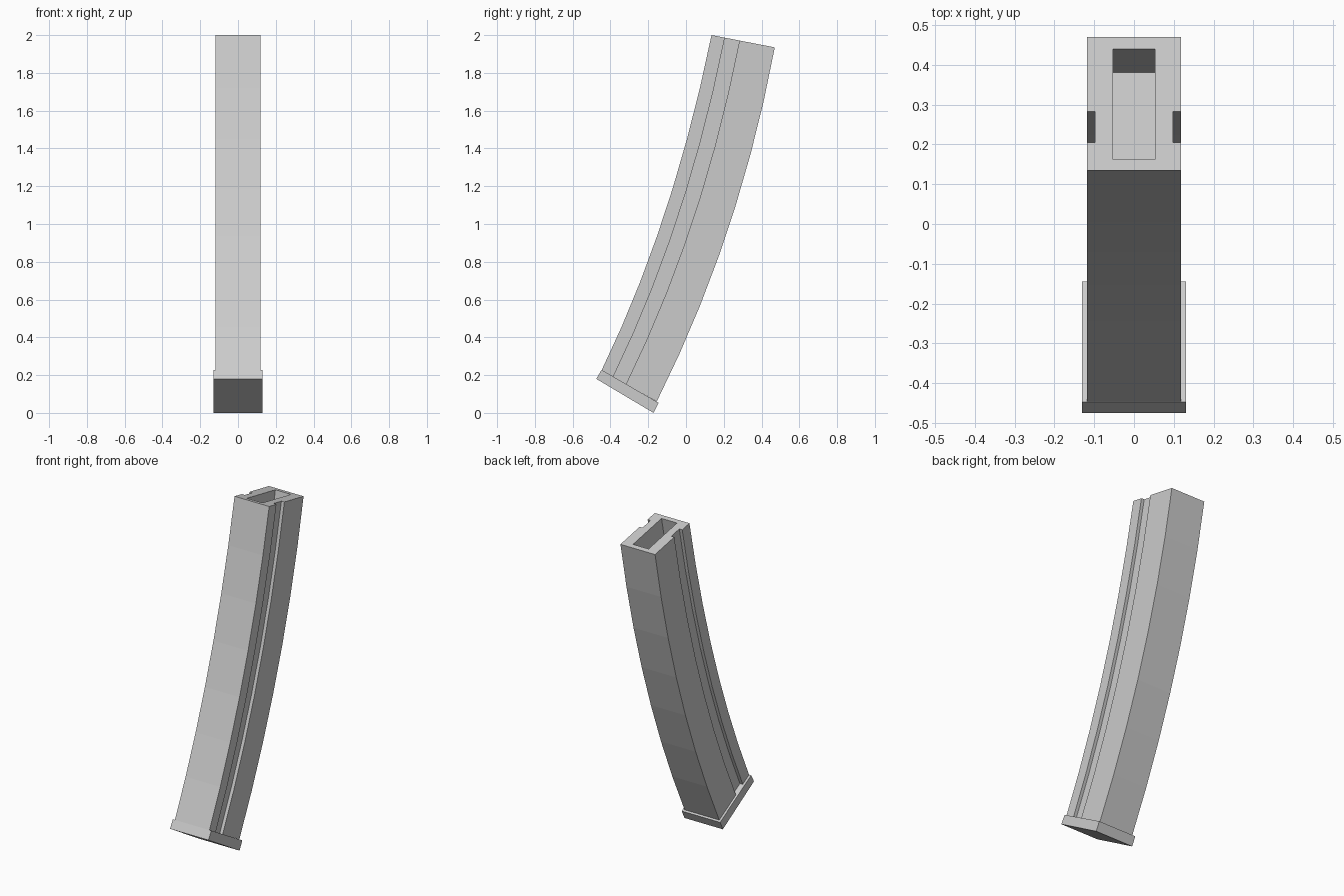
import bpy, bmesh
from mathutils import Vector

cube = bpy.data.objects.get("Cube")
if cube:
    bpy.data.objects.remove(cube, do_unlink=True)

grey = bpy.data.materials.new("light_grey")
grey.use_nodes = True
colour = (0.6, 0.6, 0.6, 1)
grey.diffuse_color = colour
grey.node_tree.nodes["Principled BSDF"].inputs["Base Color"].default_value = colour

SEGMENTS = 7
HALF_WIDTH = 0.118

# Side-view guide curves (y, z): start, control, end
FRONT = [Vector(p) for p in ((-0.447, 0.225), (-0.066, 1.01), (0.135, 2.0))]
BACK = [Vector(p) for p in ((-0.155, 0.06), (0.282, 0.93), (0.47, 1.935))]


def along(curve, t):
    a, b, c = curve
    return a * (1 - t) ** 2 + b * 2 * t * (1 - t) + c * t * t


def ring(bm, section, station):
    """Place a (width, depth fraction) section between the guide curves."""
    t = station / SEGMENTS
    front, back = along(FRONT, t), along(BACK, t)
    return [bm.verts.new((x, *front.lerp(back, u))) for x, u in section]


def bridge(bm, a, b):
    for i in range(len(a)):
        j = (i + 1) % len(a)
        bm.faces.new((a[i], a[j], b[j], b[i]))


def finish(bm, name):
    bmesh.ops.recalc_face_normals(bm, faces=bm.faces)
    mesh = bpy.data.meshes.new(name)
    bm.to_mesh(mesh)
    bm.free()
    mesh.materials.append(grey)
    obj = bpy.data.objects.new(name, mesh)
    bpy.context.collection.objects.link(obj)
    return obj


# Curved body: section with a shallow groove on each side
w, g = HALF_WIDTH, HALF_WIDTH - 0.02
side = [(w, 0), (w, 0.21), (g, 0.21), (g, 0.442), (w, 0.442), (w, 1)]
section = side + [(-x, u) for x, u in reversed(side)]
bm = bmesh.new()
rings = [ring(bm, section, i) for i in range(SEGMENTS + 1)]
for lower, upper in zip(rings, rings[1:]):
    bridge(bm, lower, upper)
bm.faces.new(rings[0])

# Open pocket in the upper end, one segment deep
h = 0.053
pocket = [(h, 0.083), (h, 0.911), (-h, 0.911), (-h, 0.083)]
floor = ring(bm, pocket, SEGMENTS - 1)
mouth = ring(bm, pocket, SEGMENTS)
bridge(bm, floor, mouth)
bm.faces.new(floor)

# Flat rim between the pocket mouth and the outer wall
rim = []
for loop in (rings[-1], mouth):
    rim += [bm.edges.get((loop[i - 1], loop[i])) for i in range(len(loop))]
bmesh.ops.triangle_fill(bm, use_beauty=True, edges=rim)
finish(bm, "curved_body")

# Tilted base plate, a little wider than the body
outline = [(-0.447, 0.228), (-0.145, 0.053), (-0.172, 0), (-0.475, 0.18)]
bm = bmesh.new()
left, right = [[bm.verts.new((x, y, z)) for y, z in outline] for x in (0.131, -0.131)]
bridge(bm, left, right)
bm.faces.new(left)
bm.faces.new(right)
finish(bm, "base_plate")
